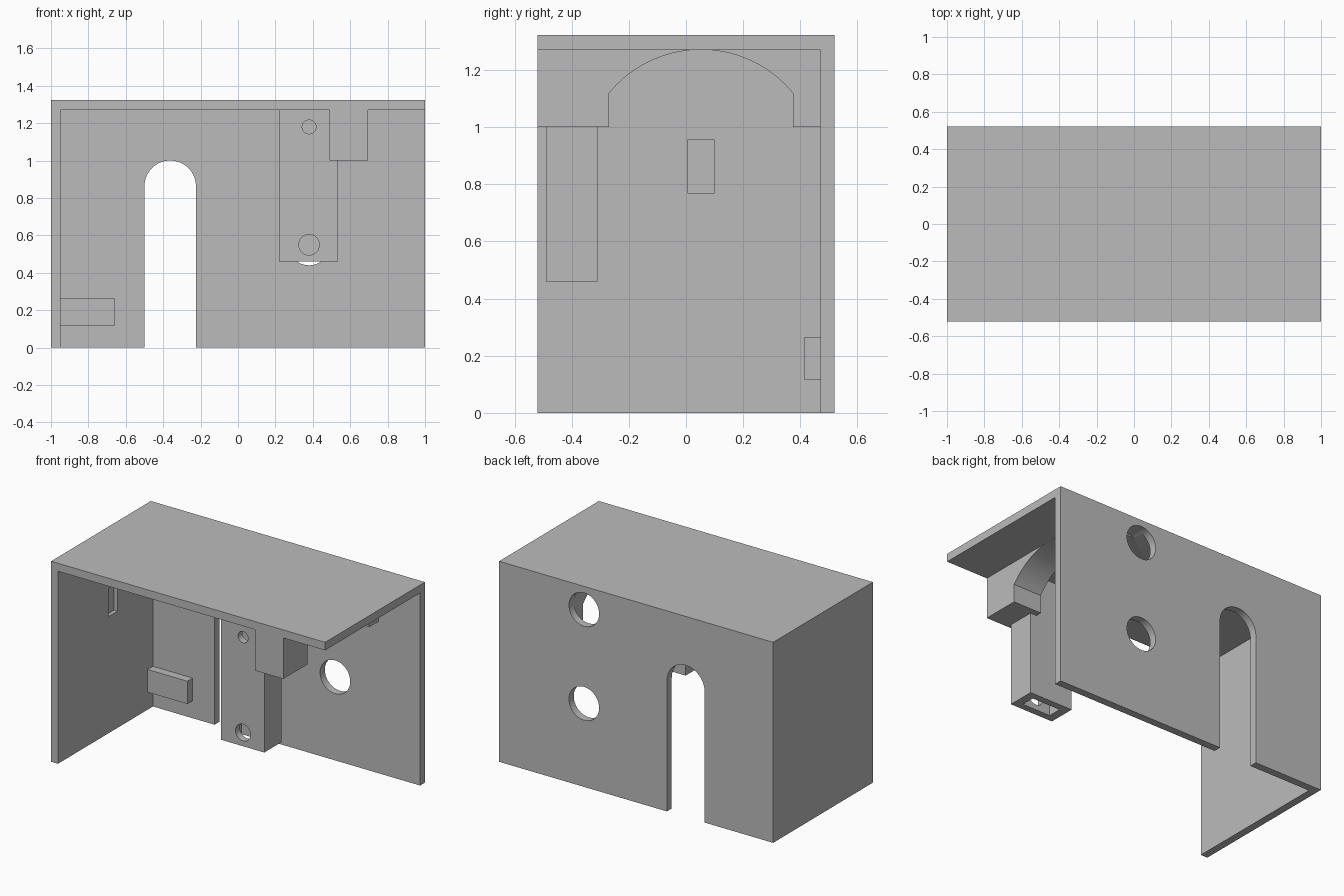
import bpy
import bmesh
import math
from mathutils import Vector

cube = bpy.data.objects.get("Cube")
if cube:
    bpy.data.objects.remove(cube, do_unlink=True)

grey = bpy.data.materials.new("plain_grey")
grey.use_nodes = True
colour = (0.5, 0.5, 0.5, 1)
grey.diffuse_color = colour
grey.node_tree.nodes["Principled BSDF"].inputs["Base Color"].default_value = colour


def prism(name, profile, axis, lo, hi):
    """Extrude a profile along x (profile is y, z) or along y (profile is x, z)."""
    bm = bmesh.new()

    def place(a, b, t):
        return Vector((t, a, b)) if axis == "x" else Vector((a, t, b))

    face = bm.faces.new([bm.verts.new(place(a, b, lo)) for a, b in profile])
    moved = bmesh.ops.extrude_face_region(bm, geom=[face])["geom"]
    verts = [g for g in moved if isinstance(g, bmesh.types.BMVert)]
    bmesh.ops.translate(bm, verts=verts, vec=place(0, 0, hi - lo))
    bmesh.ops.recalc_face_normals(bm, faces=bm.faces[:])
    mesh = bpy.data.meshes.new(name)
    bm.to_mesh(mesh)
    bm.free()
    mesh.materials.append(grey)
    obj = bpy.data.objects.new(name, mesh)
    bpy.context.collection.objects.link(obj)
    return obj


def box(name, x, y, z):
    corners = [(x[0], z[0]), (x[1], z[0]), (x[1], z[1]), (x[0], z[1])]
    return prism(name, corners, "y", *y)


def arc(a, b, r, start, end, n):
    angles = [math.radians(start + (end - start) * i / n) for i in range(n + 1)]
    return [(a + r * math.cos(t), b + r * math.sin(t)) for t in angles]


def hole(x, z, r, y):
    return prism("hole_cutter", arc(x, z, r, 0, 360, 48)[:-1], "y", *y)


def cut(obj, cutters):
    """Subtract the cutters, bake the result and remove them."""
    for c in cutters:
        c.hide_render = True
        mod = obj.modifiers.new("cut", "BOOLEAN")
        mod.operation = "DIFFERENCE"
        mod.solver = "EXACT"
        mod.object = c
    graph = bpy.context.evaluated_depsgraph_get()
    baked = bpy.data.meshes.new_from_object(obj.evaluated_get(graph))
    obj.modifiers.clear()
    obj.data = baked
    for c in cutters:
        bpy.data.objects.remove(c, do_unlink=True)


# Shell: roof, back wall and one side wall
shell = box("shell", (-1, 1), (-0.52, 0.52), (0, 1.323))
slot_outline = [(-0.5, -0.1), (-0.225, -0.1)] + arc(-0.3625, 0.863, 0.1375, 0, 180, 32)
cut(shell, [
    box("interior_cutter", (-0.95, 1.1), (-0.6, 0.47), (-0.1, 1.27)),
    prism("slot_cutter", slot_outline, "y", 0.4, 0.6),
    hole(0.38, 0.55, 0.11, (0.4, 0.6)),
    hole(0.38, 1.17, 0.11, (0.4, 0.6)),
    box("pocket_cutter", (-0.975, -0.9), (0.005, 0.1), (0.77, 0.955)),
])

# Hollow housing hanging from the roof, with two round front holes
housing = box("housing", (0.22, 0.535), (-0.49, -0.31), (0.46, 1.272))
cut(housing, [
    box("cavity_cutter", (0.275, 0.48), (-0.445, -0.355), (0.4, 1.23)),
    hole(0.38, 0.55, 0.055, (-0.6, -0.4)),
    hole(0.38, 1.18, 0.037, (-0.6, -0.4)),
])

# Rib under the roof with an arched underside
radius, half = 0.416, 0.3225
edge = math.degrees(math.acos(half / radius))
rib = [(-0.52, 1.275), (-0.52, 1), (-0.27, 1)]
rib += arc(0.0525, 0.855, radius, 180 - edge, edge, 40)
rib += [(0.375, 1), (0.475, 1), (0.475, 1.275)]
prism("arched_rib", rib, "x", 0.49, 0.695)

# Small block in the back corner
box("corner_block", (-0.952, -0.66), (0.415, 0.472), (0.115, 0.265))

# Smooth the curved cuts, keep the edges sharp
bpy.ops.object.select_all(action="DESELECT")
for name in ("shell", "housing", "arched_rib"):
    bpy.data.objects[name].select_set(True)
bpy.context.view_layer.objects.active = shell
bpy.ops.object.shade_smooth_by_angle(angle=math.radians(30))
